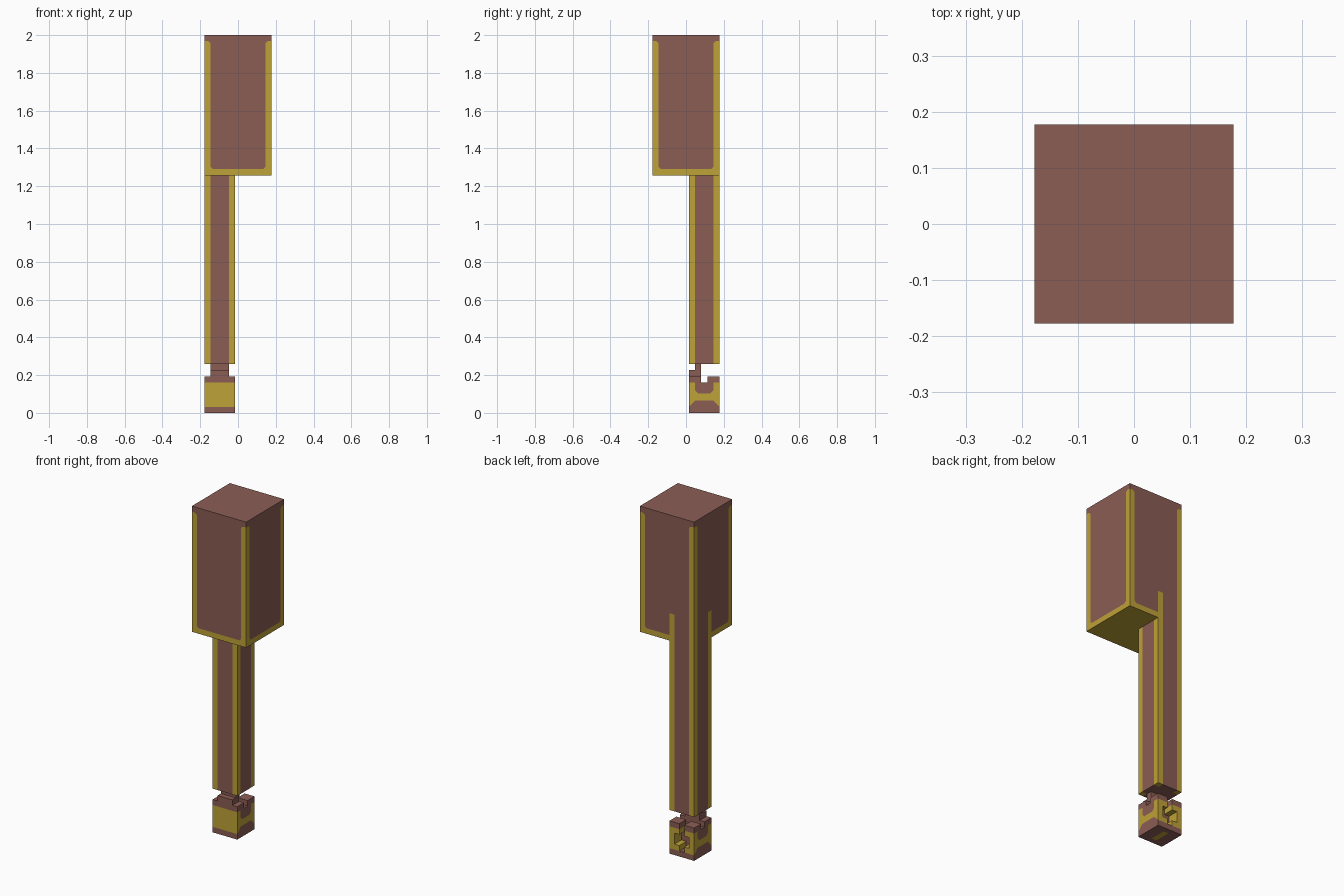
import bpy
import bmesh
from mathutils import Vector
from itertools import product

cube = bpy.data.objects.get("Cube")
if cube:
    bpy.data.objects.remove(cube, do_unlink=True)

U = 2 / 62                      # one block unit; all parts are laid out in blocks
MID = 5.5                       # centre of the 11-block wide head
BROWN, YELLOW = 0, 1


def make_material(name, rgb):
    mat = bpy.data.materials.new(name)
    mat.use_nodes = True
    mat.diffuse_color = (*rgb, 1)
    mat.node_tree.nodes["Principled BSDF"].inputs["Base Color"].default_value = (*rgb, 1)
    return mat


MATERIALS = [make_material("brown", (0.26, 0.11, 0.09)),
             make_material("yellow", (0.52, 0.36, 0.04))]


def cut(bm, point, normal):
    bmesh.ops.bisect_plane(bm, geom=bm.verts[:] + bm.edges[:] + bm.faces[:],
                           dist=1e-5, plane_co=point, plane_no=normal)


def cut_grid(bm, xs, ys, zs):
    for axis, values in enumerate((xs, ys, zs)):
        normal = Vector((0, 0, 0))
        normal[axis] = 1
        for v in values:
            cut(bm, normal * v, normal)


def box(lo, hi):
    bm = bmesh.new()
    bmesh.ops.create_cube(bm, size=1)
    for v in bm.verts:
        v.co = [a + (c + 0.5) * (b - a) for c, a, b in zip(v.co, lo, hi)]
    return bm


def blocks(cells):
    """Outer skin of a set of unit blocks."""
    bm = bmesh.new()
    for cell in cells:
        for axis, side in product(range(3), (0, 1)):
            near = list(cell)
            near[axis] += 2 * side - 1
            if tuple(near) in cells:
                continue
            a, b = (axis + 1) % 3, (axis + 2) % 3
            corners = []
            for da, db in ((0, 0), (1, 0), (1, 1), (0, 1)):
                p = list(cell)
                p[axis] += side
                p[a] += da
                p[b] += db
                corners.append(bm.verts.new(p))
            bm.faces.new(corners if side else corners[::-1])
    bmesh.ops.remove_doubles(bm, verts=bm.verts[:], dist=1e-4)
    return bm


def finish(name, bm, rule):
    bm.normal_update()
    for f in bm.faces:
        f.material_index = rule(f.calc_center_median(), f.normal)
    for v in bm.verts:
        v.co = ((v.co.x - MID) * U, (v.co.y - MID) * U, v.co.z * U)
    mesh = bpy.data.meshes.new(name)
    bm.to_mesh(mesh)
    bm.free()
    for mat in MATERIALS:
        mesh.materials.append(mat)
    bpy.context.collection.objects.link(bpy.data.objects.new(name, mesh))


# Head: brown panels framed in yellow, with the shaft's edging running up two sides
SOFT = 0.35                     # small corner softening of the painted frame


def head_rule(c, n):
    if abs(n.z) > 0.5:
        return BROWN if n.z > 0 else YELLOW
    across = c.x if abs(n.y) > 0.5 else 11 - c.y
    if (n.y > 0.5 or n.x < -0.5) and c.z < 44 and across < 5:
        return BROWN if 1 < across < 4 else YELLOW
    inset = 4.5 - abs(across - MID)
    if c.z > 61 or (inset < 0 and 61 - c.z - inset < SOFT):
        return BROWN
    panel = inset > 0 and c.z > 40 and inset + c.z - 40 > SOFT
    return BROWN if panel else YELLOW


head = box((0, 0, 39), (11, 11, 62))
cut_grid(head, (1, 4, 5, 10), (1, 6, 7, 10), (40, 44, 61))
for axis, side in product((0, 1), (-1, 1)):
    for z, offset in ((40, -SOFT), (61, SOFT)):
        point = Vector((MID, MID, z))
        point[axis] += side * (4.5 + offset)
        normal = Vector((0, 0, 1))
        normal[axis] = -side
        cut(head, point, normal)
finish("head", head, head_rule)


# Shaft: brown with yellow corner columns
def shaft_rule(c, n):
    return YELLOW if abs(c.x - 2.5) > 1.5 and abs(c.y - 8.5) > 1.5 else BROWN


shaft = box((0, 6, 8), (5, 11, 39))
cut_grid(shaft, (1, 4), (7, 10), ())
finish("shaft", shaft, shaft_rule)

# Foot: block with corner prongs and a pocket at the back, hooked to the shaft
cells = set(product(range(5), range(6, 11), range(5)))
cells -= {(x, y, z) for x, y, z in cells
          if y > 8 and ((x == 2 and z > 0) or (1 <= x <= 3 and z in (2, 3)))}
cells |= {(x, y, 5) for x, y in product(range(5), (6, 7, 9, 10)) if x != 2 or y < 8}
hook = set(product((1, 2, 3), (6, 7), (6,))) | set(product((1, 2, 3), (7,), (7,)))


def foot_rule(c, n):
    if n.z < -0.5 and c.z < 0.1:
        return YELLOW if 2 < c.x < 3 and 7 < c.y < 10 else BROWN
    if not 1 < c.z < 5:
        return BROWN
    if abs(n.x) > 0.5 and (c.x < 0.1 or c.x > 4.9):
        d = abs(c.y - 8.5)
        low = 2 - max(0, d - 1.5)
        high = 5 if d > 1.5 else 3.2 + max(0, d - 1)
        return YELLOW if low < c.z < high else BROWN
    if n.y > 0.5 and c.y < 10.9:
        return BROWN
    return YELLOW


foot = blocks(cells | hook)
cut_grid(foot, (), (), (3.2,))
for side in (-1, 1):
    cut(foot, (0, 8.5 + side * 1.5, 2), (0, side, 1))
    cut(foot, (0, 8.5 + side, 3.2), (0, -side, 1))
finish("foot", foot, foot_rule)
